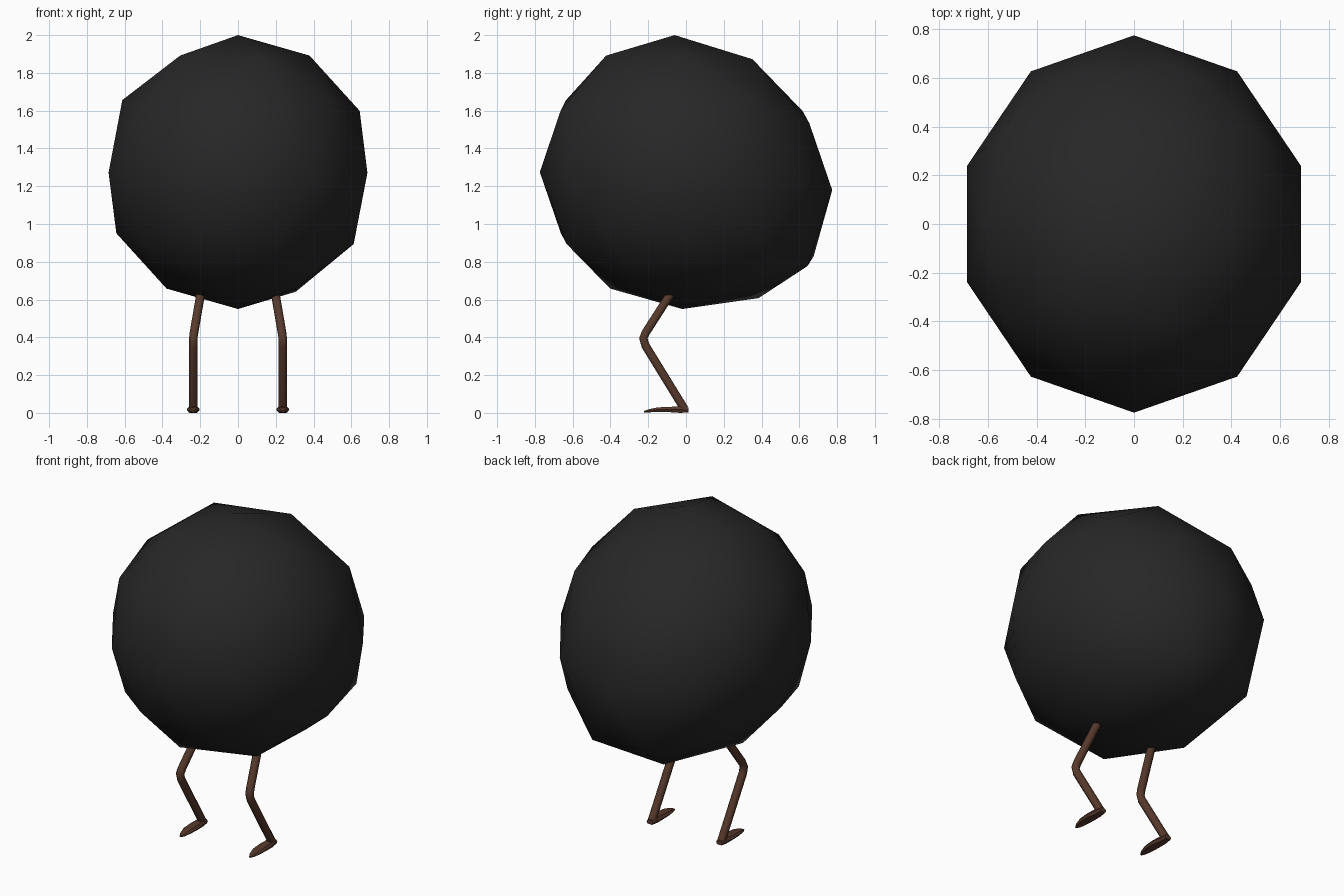
import bpy, bmesh, math
from mathutils import Vector

if "Cube" in bpy.data.objects:
    bpy.data.objects.remove(bpy.data.objects["Cube"])


def material(name, rgb):
    m = bpy.data.materials.new(name)
    m.diffuse_color = (*rgb, 1)
    m.use_nodes = True
    m.node_tree.nodes["Principled BSDF"].inputs["Base Color"].default_value = m.diffuse_color
    return m


BLACK = material("soot black", (0.02, 0.02, 0.02))
BROWN = material("leg brown", (0.095, 0.041, 0.025))


def add_object(name, bm, mat, angle):
    bmesh.ops.recalc_face_normals(bm, faces=bm.faces)
    mesh = bpy.data.meshes.new(name)
    bm.to_mesh(mesh)
    bm.free()
    mesh.materials.append(mat)
    ob = bpy.data.objects.new(name, mesh)
    bpy.context.collection.objects.link(ob)
    bpy.ops.object.select_all(action='DESELECT')
    ob.select_set(True)
    bpy.context.view_layer.objects.active = ob
    bpy.ops.object.shade_smooth_by_angle(angle=math.radians(angle))
    return ob


def loft(bm, rings):
    """Skin closed rings of points and cap both ends."""
    rings = [[bm.verts.new(p) for p in r] for r in rings]
    n = len(rings[0])
    for a, b in zip(rings, rings[1:]):
        for i in range(n):
            j = (i + 1) % n
            bm.faces.new((a[i], a[j], b[j], b[i]))
    bm.faces.new(rings[0])
    bm.faces.new(rings[-1])


# Round body: low-poly ball with a sagging rear
bm = bmesh.new()
bmesh.ops.create_icosphere(bm, subdivisions=2, radius=1)
for v in bm.verts:
    x, y, z = v.co
    low, back = max(-z, 0), max(y, 0) ** 2.3
    dy = -0.02 * z * z - 0.04 * max(z, 0) ** 4 + 0.07 * back * low
    dz = -0.095 * back * (1 + 1.9 * low)
    v.co = (0.72 * x, 0.774 * y + dy, 1.275 + 0.725 * z + dz)
add_object("body", bm, BLACK, 60)

SIDES = 8
for side, label in ((-1, "left"), (1, "right")):
    # Bent leg tube from hip through knee to ankle
    path = [Vector(p) for p in ((0.195, -0.072, 0.645), (0.233, -0.213, 0.425),
                                (0.237, -0.226, 0.395), (0.237, -0.215, 0.357),
                                (0.237, -0.008, 0.02))]
    rings = []
    for i, p in enumerate(path):
        t = (path[min(i + 1, 4)] - path[max(i - 1, 0)]).normalized()
        u = Vector((1, 0, 0))
        u = (u - t * u.dot(t)).normalized()
        w = t.cross(u)
        ring = []
        for k in range(SIDES):
            a = math.tau * (k + 0.5) / SIDES
            q = p + 0.024 * (u * math.cos(a) + w * math.sin(a))
            ring.append((side * q.x, q.y, max(q.z, 0.004)))
        rings.append(ring)
    bm = bmesh.new()
    loft(bm, rings)
    add_object(label + "_leg", bm, BROWN, 60)

    # Flat leaf-shaped foot: y, half width, bottom, top
    rings = []
    for y, w, lo, hi in ((0.014, 0.022, 0.003, 0.028), (-0.03, 0.028, 0.0, 0.034),
                         (-0.09, 0.035, 0.004, 0.032), (-0.15, 0.033, 0.005, 0.029),
                         (-0.195, 0.021, 0.003, 0.020), (-0.222, 0.006, 0.003, 0.010)):
        mid = (lo + hi) / 2
        rings.append([(side * 0.237 + dx * w, y, z) for dx, z in
                      ((-1, mid), (-0.7, lo), (0.7, lo), (1, mid), (0.7, hi), (-0.7, hi))])
    bm = bmesh.new()
    loft(bm, rings)
    add_object(label + "_foot", bm, BROWN, 50)
